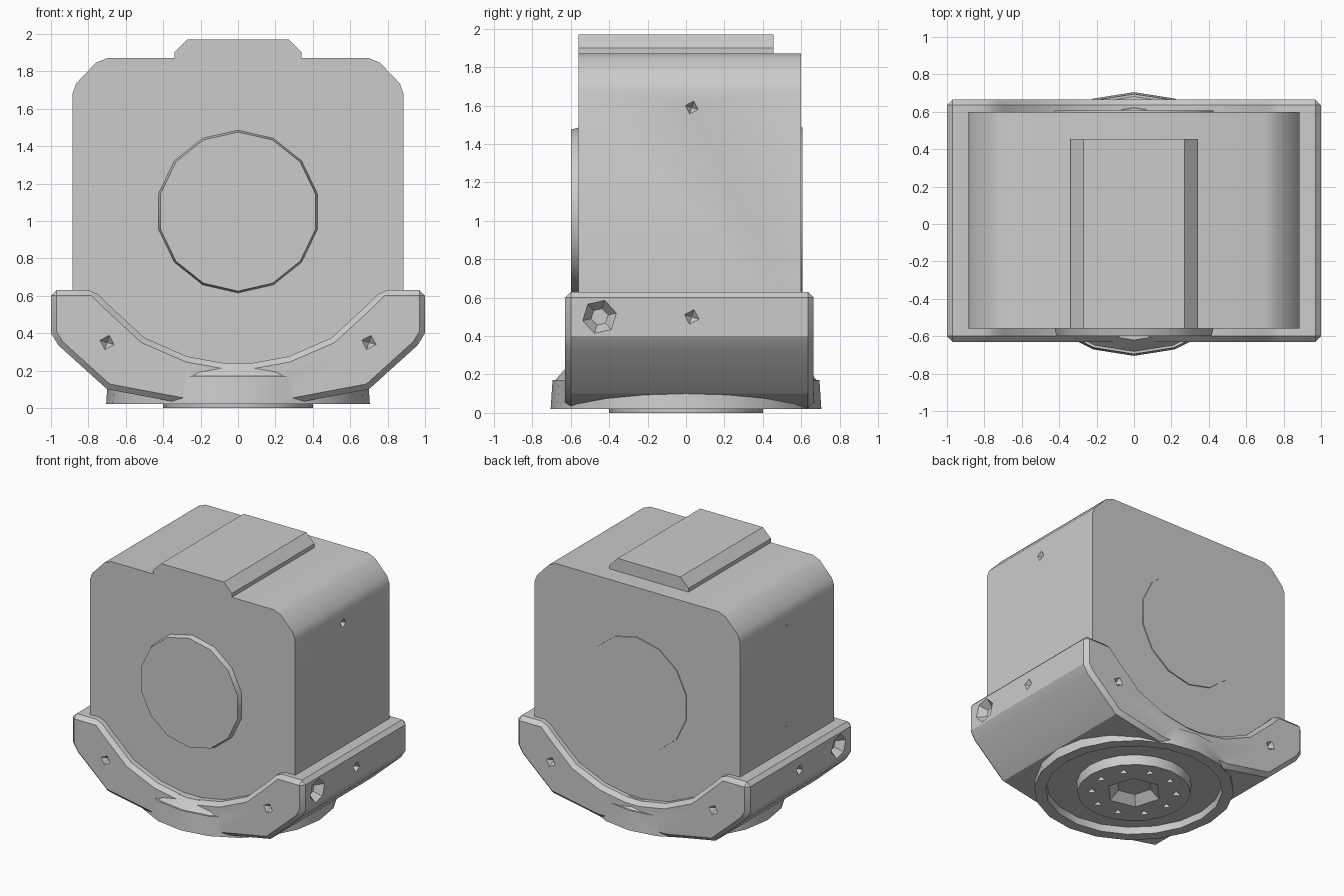
import bpy, bmesh, math
from mathutils import Vector, Matrix

cube = bpy.data.objects.get("Cube")
if cube:
    bpy.data.objects.remove(cube, do_unlink=True)

grey = bpy.data.materials.new("plain_grey")
grey.use_nodes = True
grey.diffuse_color = (0.6, 0.6, 0.6, 1)
grey.node_tree.nodes["Principled BSDF"].inputs["Base Color"].default_value = (0.6, 0.6, 0.6, 1)


def finish(name, bm):
    """Turn a bmesh into a scene object."""
    bmesh.ops.recalc_face_normals(bm, faces=bm.faces[:])
    mesh = bpy.data.meshes.new(name)
    bm.to_mesh(mesh)
    bm.free()
    mesh.materials.append(grey)
    ob = bpy.data.objects.new(name, mesh)
    bpy.context.collection.objects.link(ob)
    return ob


def prism(name, half, y0, y1):
    """Mirror a half profile (x, z) and extrude it along y."""
    outline = half + [(-x, z) for x, z in reversed(half)]
    bm = bmesh.new()
    face = bm.faces.new([bm.verts.new((x, y0, z)) for x, z in outline])
    new = bmesh.ops.extrude_face_region(bm, geom=[face])["geom"]
    verts = [v for v in new if isinstance(v, bmesh.types.BMVert)]
    bmesh.ops.translate(bm, verts=verts, vec=(0, y1 - y0, 0))
    return finish(name, bm)


def add_cone(bm, point, axis, sides, r1, r2, depth, turn=0.0):
    """Frustum centred on a point, narrowing from r1 to r2 along the axis."""
    spin = Vector(axis).to_track_quat('Z', 'Y').to_matrix().to_4x4()
    matrix = Matrix.Translation(point) @ spin @ Matrix.Rotation(turn, 4, 'Z')
    bmesh.ops.create_cone(bm, cap_ends=True, segments=sides, radius1=r1,
                          radius2=r2, depth=depth, matrix=matrix)


def cone(name, *args):
    bm = bmesh.new()
    add_cone(bm, *args)
    return finish(name, bm)


def bake(ob):
    """Apply the modifiers of an object."""
    bpy.context.view_layer.update()
    graph = bpy.context.evaluated_depsgraph_get()
    mesh = bpy.data.meshes.new_from_object(ob.evaluated_get(graph))
    ob.modifiers.clear()
    ob.data = mesh


def combine(ob, other, operation):
    mod = ob.modifiers.new("combine", 'BOOLEAN')
    mod.operation, mod.object, mod.solver = operation, other, 'EXACT'
    bake(ob)
    bpy.data.objects.remove(other, do_unlink=True)


def cut_pits(ob, pits):
    """Sink small tapered holes: (point, inward axis, sides, radius, floor radius, depth)."""
    bm = bmesh.new()
    for point, axis, sides, r, floor, depth in pits:
        add_cone(bm, point, axis, sides, 2 * r - floor, floor, 2 * depth, 0.3)
    combine(ob, finish("pit_cutter", bm), 'DIFFERENCE')


# Main block with chamfered top corners and small side pits
body = prism("body", [(.70, 1.87), (.76, 1.845), (.865, 1.735), (.885, 1.68),
                      (.885, .45), (.6, .15)], -.56, .60)
cut_pits(body, [((.885, .03, 1.59), (-1, 0, 0), 4, .035, .005, .04),
                ((-.885, .03, 1.59), (1, 0, 0), 4, .012, .003, .02),
                ((-.885, .03, .8), (1, 0, 0), 4, .012, .003, .02)])

# Mounting rail on top
rail = prism("top_rail", [(.27, 1.97), (.34, 1.90), (.34, 1.86)], -.56, .455)

# Round covers on the front and back
front_cover = cone("front_cover", (0, -.57, 1.05), (0, -1, 0), 14, .44, .425, .06)
back_cover = cone("back_cover", (0, .585, 1.05), (0, 1, 0), 14, .44, .435, .044)

# Cradle around the base, bevelled
cradle = prism("cradle", [(.3, .025), (.70, .10), (.96, .335), (1, .40), (1, .63),
                          (.77, .63), (.69, .55), (.5, .375), (.27, .275), (.06, .237)],
               -.63, .665)
bevel = cradle.modifiers.new("bevel", 'BEVEL')
bevel.width, bevel.segments, bevel.limit_method = .03, 1, 'ANGLE'
bevel.angle_limit = math.radians(35)
bake(cradle)

# Round flange under the cradle, with a sloped shoulder and a recess
combine(cradle, cone("flange", (0, 0, .095), (0, 0, 1), 20, .705, .695, .15), 'UNION')
combine(cradle, cone("shoulder", (0, 0, .2), (0, 0, 1), 20, .69, .62, .08), 'UNION')
combine(cradle, cone("recess", (0, 0, 0), (0, 0, 1), 20, .63, .62, .15), 'DIFFERENCE')

# Screw pits and side sockets in the cradle
pits = []
for s in (-1, 1):
    pits += [((s * .7, -.63, .35), (0, 1, 0), 4, .04, .005, .04),
             ((s * .7, .665, .35), (0, -1, 0), 4, .04, .005, .04),
             ((s, .03, .5), (-s, 0, 0), 4, .04, .005, .04),
             ((s, -.45, .5), (-s, 0, 0), 6, .09, .045, .06)]
cut_pits(cradle, pits)

# Hub inside the recess, with a hexagonal socket and a ring of pits
hub = cone("bottom_hub", (0, 0, .06), (0, 0, 1), 20, .40, .41, .12)
pits = [((0, 0, 0), (0, 0, 1), 6, .2, .13, .06)]
for i in range(10):
    a = i * math.tau / 10
    pits.append(((.3 * math.cos(a), .3 * math.sin(a), 0), (0, 0, 1), 3, .035, .005, .04))
cut_pits(hub, pits)

# Smooth shading with sharp edges kept
bpy.ops.object.select_all(action='DESELECT')
for ob in (body, rail, front_cover, back_cover, cradle, hub):
    ob.select_set(True)
bpy.context.view_layer.objects.active = body
bpy.ops.object.shade_smooth_by_angle(angle=math.radians(30))
